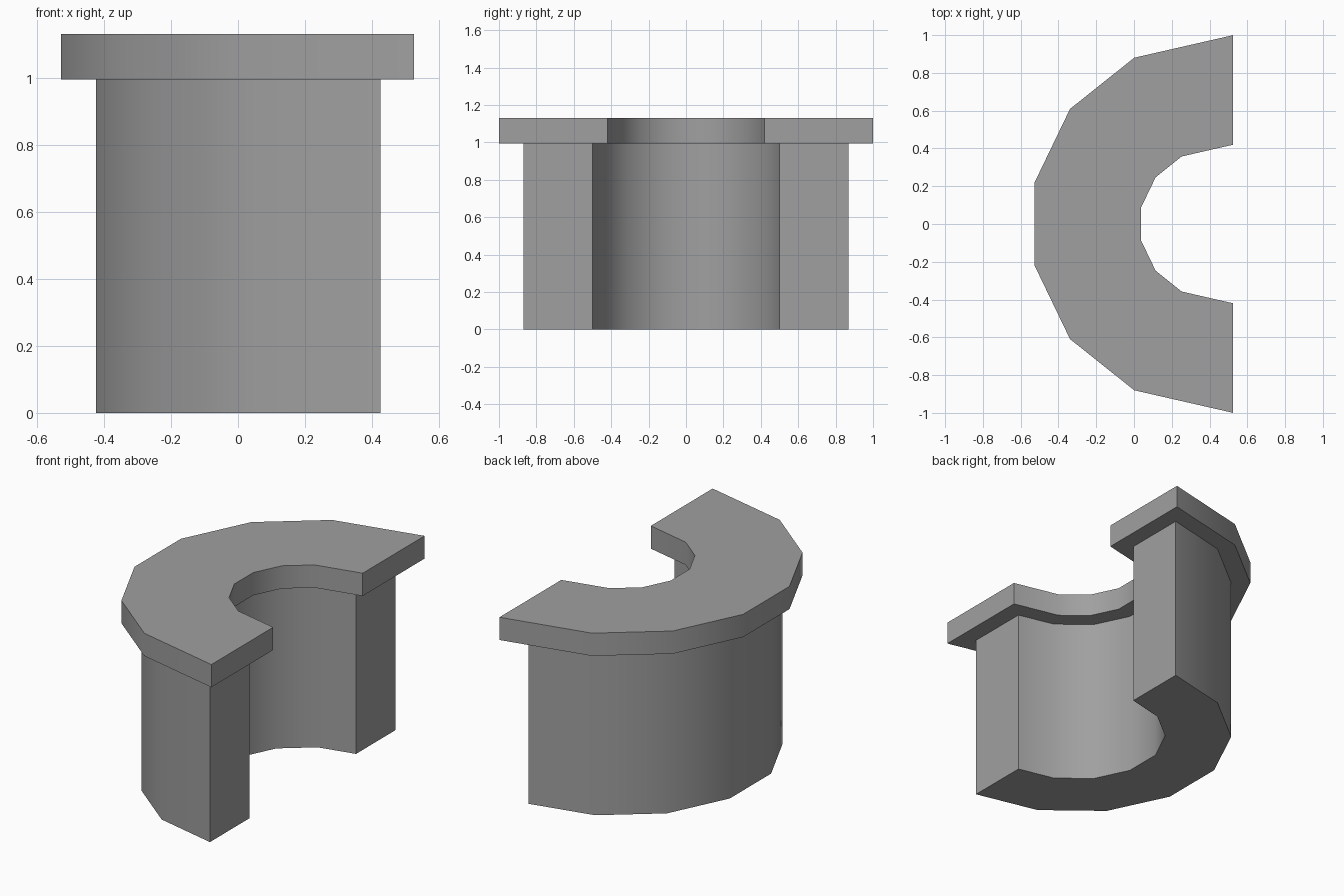
import bpy
import bmesh
from math import cos, sin, tan, pi

cube = bpy.data.objects.get("Cube")
if cube:
    bpy.data.objects.remove(cube, do_unlink=True)

SIDES = 14                  # facets of the full ring
STEP = 2 * pi / SIDES
AXIS_X = 0.425              # the ring's axis lies in the body's cut face

grey = bpy.data.materials.new("grey")
grey.use_nodes = True
grey.diffuse_color = (0.35, 0.35, 0.35, 1)
grey.node_tree.nodes["Principled BSDF"].inputs["Base Color"].default_value = grey.diffuse_color


def arc(radius, end_x):
    """Faceted half circle whose last facets run straight on to end_x."""
    pts = [(AXIS_X - radius * cos(a), radius * sin(a))
           for a in ((k + 0.5) * STEP for k in range(-3, 3))]
    x, y = pts[-1]
    end_y = y + (end_x - x) * tan(STEP / 2)
    return [(end_x, -end_y)] + pts + [(end_x, end_y)]


def half_ring(name, outer, inner, end_x, bottom, top):
    """Half ring extruded from bottom to top."""
    bm = bmesh.new()
    rings = [[bm.verts.new((x, y, z)) for x, y in arc(r, end_x)]
             for r, z in ((outer, bottom), (outer, top), (inner, top), (inner, bottom))]
    # walls, top and bottom
    for a, b in zip(rings, rings[1:] + rings[:1]):
        for i in range(len(a) - 1):
            bm.faces.new((a[i], a[i + 1], b[i + 1], b[i]))
    # cut ends
    for i in (0, -1):
        bm.faces.new([ring[i] for ring in rings])
    bmesh.ops.recalc_face_normals(bm, faces=bm.faces)
    mesh = bpy.data.meshes.new(name)
    bm.to_mesh(mesh)
    bm.free()
    mesh.materials.append(grey)
    obj = bpy.data.objects.new(name, mesh)
    bpy.context.collection.objects.link(obj)
    bpy.ops.object.select_all(action="DESELECT")
    obj.select_set(True)
    bpy.context.view_layer.objects.active = obj
    bpy.ops.object.shade_smooth_by_angle(angle=pi / 6)


# Tall sleeve with the wider, narrower-bored flange on top
half_ring("sleeve", 0.87, 0.5, AXIS_X, 0, 0.995)
half_ring("flange", 0.977, 0.397, 0.525, 0.995, 1.13)
